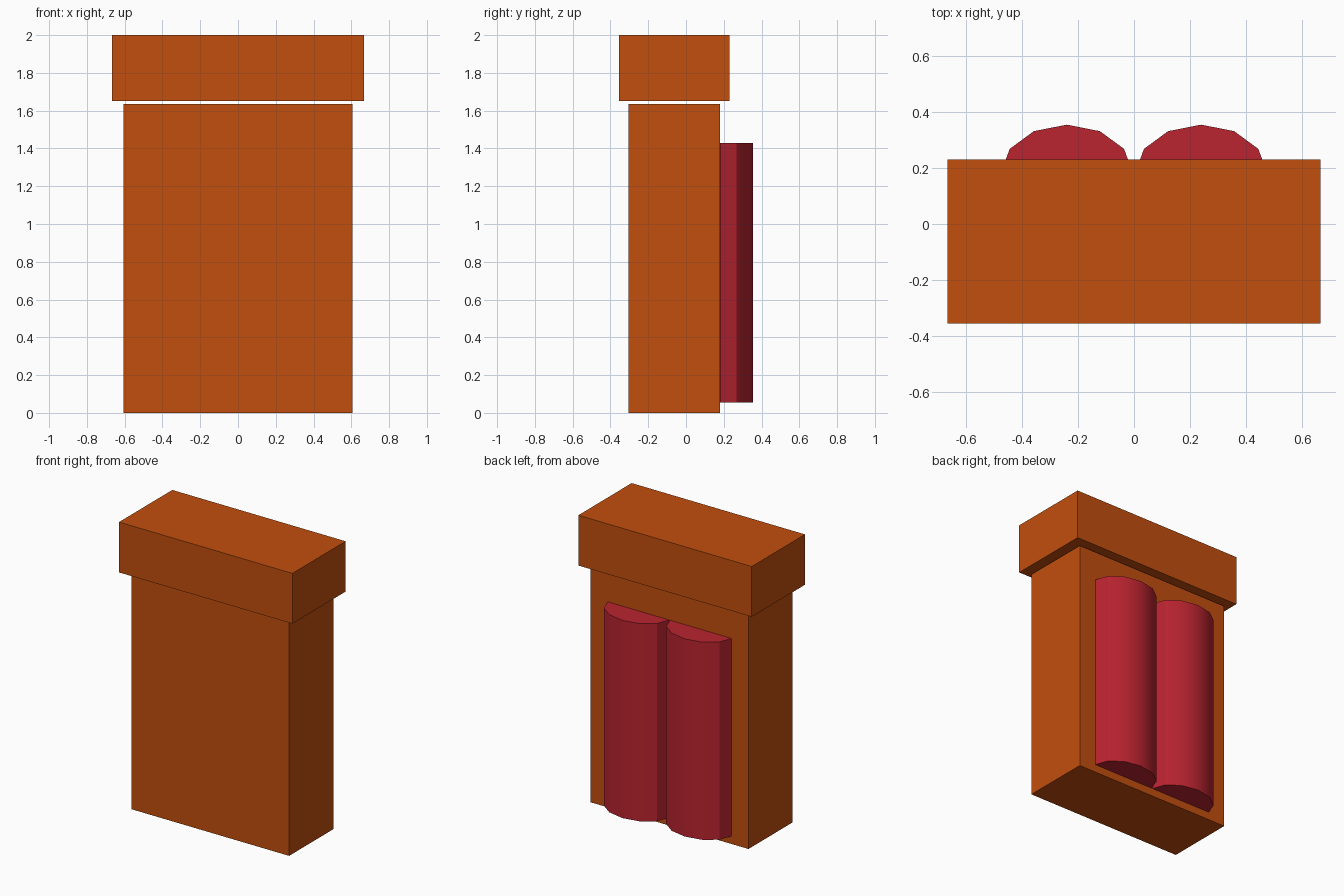
import bpy
import math

cube = bpy.data.objects.get("Cube")
if cube:
    bpy.data.objects.remove(cube, do_unlink=True)


def material(name, color):
    m = bpy.data.materials.new(name)
    m.use_nodes = True
    m.diffuse_color = color
    m.node_tree.nodes["Principled BSDF"].inputs["Base Color"].default_value = color
    return m


orange = material("burnt orange", (0.54, 0.077, 0.004, 1))
red = material("crimson red", (0.49, 0.017, 0.029, 1))


def box(name, low, high, mat):
    """Box spanning two opposite corners."""
    centre = [(a + b) / 2 for a, b in zip(low, high)]
    bpy.ops.mesh.primitive_cube_add(size=1, location=centre)
    ob = bpy.context.object
    ob.name = name
    ob.scale = [b - a for a, b in zip(low, high)]
    bpy.ops.object.transform_apply(location=False, rotation=False, scale=True)
    ob.data.materials.append(mat)
    return ob


# Upright body and the overhanging cap floating just above it
box("body", (-0.607, -0.305, 0), (0.607, 0.18, 1.635), orange)
box("cap", (-0.667, -0.355, 1.65), (0.667, 0.23, 2), orange)

# Two flattened twelve-sided columns, half sunk into the back
bottom, top = 0.055, 1.43
for side, x in (("left", 0.24), ("right", -0.24)):
    bpy.ops.mesh.primitive_cylinder_add(
        vertices=12, radius=1, depth=top - bottom,
        location=(x, 0.182, (bottom + top) / 2))
    column = bpy.context.object
    column.name = side + "_back_column"
    column.scale = (0.236, 0.173, 1)
    bpy.ops.object.transform_apply(location=False, rotation=False, scale=True)
    column.data.materials.append(red)
    bpy.ops.object.shade_smooth_by_angle(angle=math.radians(30))
